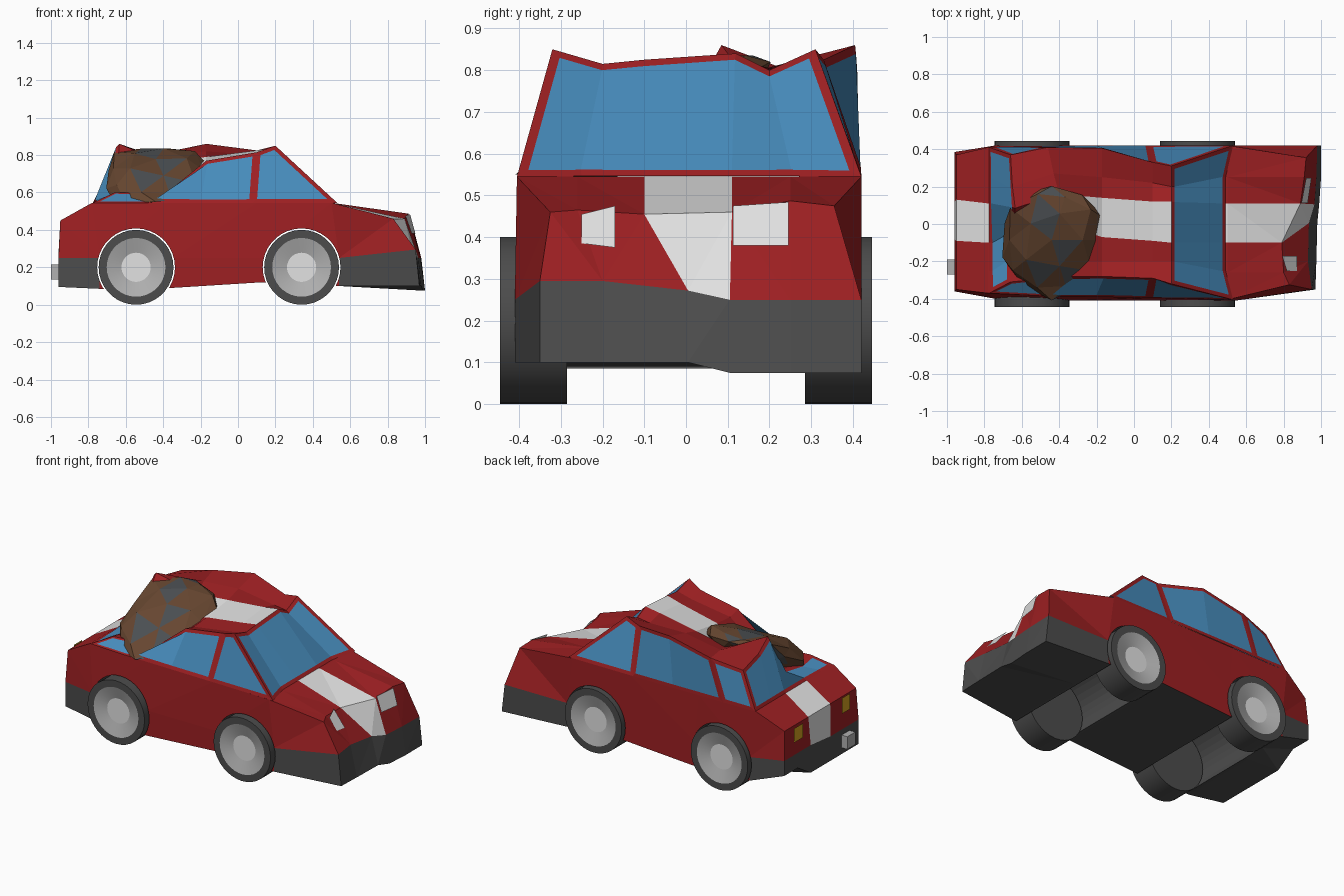
import bpy, bmesh, math, random
from mathutils import Vector, noise

if "Cube" in bpy.data.objects:
    bpy.data.objects.remove(bpy.data.objects["Cube"])

def mat(name, c):
    m = bpy.data.materials.new(name)
    m.diffuse_color = (*c, 1)
    m.use_nodes = True
    m.node_tree.nodes["Principled BSDF"].inputs["Base Color"].default_value = m.diffuse_color
    return m

MATS = [mat("red_paint", (.34, .014, .016)), mat("white_stripe", (.76, .76, .76)),
        mat("dark_plastic", (.072, .072, .072)), mat("blue_glass", (.062, .26, .50)),
        mat("rim_grey", (.44, .44, .44)), mat("hub_grey", (.76, .76, .76)),
        mat("rock_brown", (.135, .062, .03)), mat("rock_grey", (.07, .078, .085)),
        mat("amber_light", (.66, .36, .015))]
RED, WHITE, DARK, GLASS, RIM, HUB, BROWN, GREY, AMBER = range(9)

def finish(bm, name, recalc=True):
    if recalc:
        bmesh.ops.recalc_face_normals(bm, faces=bm.faces[:])
    me = bpy.data.meshes.new(name)
    bm.to_mesh(me)
    bm.free()
    for m in MATS:
        me.materials.append(m)
    ob = bpy.data.objects.new(name, me)
    bpy.context.collection.objects.link(ob)
    return ob

def face(bm, vs, m):
    f = bm.faces.new(vs)
    f.material_index = m
    return f

# ---- lower body: loft of cross-sections from tail to dented nose ----
def cols(l, r, s0=-.1, s1=.11, a=-.26, b=.25):
    return [l, a, s0, s1, b, r]

Y_TOP = [cols(-.35, .37, -.09, .13), cols(-.37, .41), cols(-.385, .415),
         cols(-.395, .42), cols(-.405, .42), cols(-.325, .355)]
X_TOP = [[-.95] * 6, [-.78] * 6, [-.38] * 6, [.1] * 6, [.5] * 6,
         [.83, .80, .79, .89, .91, .92]]
Z_TOP = [[.45] * 6, [.545] * 6, [.545] * 6, [.545] * 6, [.545] * 6,
         [.46, .465, .455, .46, .487, .475]]
X_LOW = [-.96, -.74, -.35, .13, .54]
Z_LOW = [.095, .085, .09, .12, .10]
Z_LOW_R = [.175, .10, .09, .12, .10]
L_LOW, R_LOW = [-.36, -.40, -.41, -.41, -.41], [.385, .42, .42, .42, .42]
NX_MID, NZ_MID = [.95, .93, .935, .965, .975, .98], [.295, .295, .272, .25, .25, .25]
NX_BOT, NZ_BOT = [.97, .975, .98, .99, 1, 1], [.10, .10, .10, .075, .075, .075]

bm = bmesh.new()
rings = []
for i in range(6):
    top = [bm.verts.new(p) for p in zip(X_TOP[i], Y_TOP[i], Z_TOP[i])]
    if i < 5:
        ym = cols(L_LOW[i], R_LOW[i], -.08, .12)
        mp = [(X_LOW[i], y, .25 + (.02 if i == 0 and k > 2 else 0)) for k, y in enumerate(ym)]
        bp = [(X_LOW[i], y, Z_LOW_R[i] if k > 3 else Z_LOW[i]) for k, y in enumerate(ym)]
    else:
        ym = cols(-.35, .42, .005, .105, -.2)
        mp = list(zip(NX_MID, ym, NZ_MID))
        bp = list(zip(NX_BOT, ym, NZ_BOT))
    bot = [bm.verts.new(p) for p in bp]
    full = i in (0, 5)
    mid = [bm.verts.new(p) if full or k in (0, 5) else None for k, p in enumerate(mp)]
    if full:
        for k in range(5):
            face(bm, (top[k], top[k + 1], mid[k + 1], mid[k]), WHITE if k == 2 else RED)
            face(bm, (mid[k], mid[k + 1], bot[k + 1], bot[k]), DARK)
    rings.append(top + [mid[5]] + bot[::-1] + [mid[0]])
for i in range(5):
    for k in range(14):
        if k == 2:
            m = WHITE
        elif 7 <= k <= 11 or (k in (6, 12) and i in (0, 4)):
            m = DARK
        else:
            m = RED
        n = (k + 1) % 14
        face(bm, (rings[i][k], rings[i][n], rings[i + 1][n], rings[i + 1][k]), m)
bmesh.ops.triangulate(bm, faces=bm.faces[:])
body = finish(bm, "car_body")

# ---- wheel arches cut straight through ----
def revolve(profile, mats, x, side, seg=36):
    bm = bmesh.new()
    rows = [[bm.verts.new((x + r * math.cos(2 * math.pi * a / seg), side * y,
                           .2 + r * math.sin(2 * math.pi * a / seg))) for a in range(seg)]
            for r, y in profile]
    for j in range(len(rows) - 1):
        for a in range(seg):
            b = (a + 1) % seg
            face(bm, (rows[j][a], rows[j][b], rows[j + 1][b], rows[j + 1][a]), mats[j])
    face(bm, rows[0], mats[0])
    face(bm, rows[-1], mats[-1])
    return bm

for x in (-.545, .34):
    cutter = finish(revolve([(.208, -.6), (.208, .6)], [DARK], x, 1), "arch_cutter")
    mod = body.modifiers.new("arch", 'BOOLEAN')
    mod.operation, mod.solver, mod.object = 'DIFFERENCE', 'EXACT', cutter
    bpy.context.view_layer.objects.active = body
    bpy.ops.object.modifier_apply(modifier=mod.name)
    bpy.data.objects.remove(cutter)

# ---- wheels ----
PROFILE = [(.12, .285), (.2, .285), (.2, .445), (.157, .445), (.078, .422)]
for x, end in ((-.545, "rear"), (.34, "front")):
    for side, sn in ((-1, "right"), (1, "left")):
        w = finish(revolve(PROFILE, [DARK, DARK, DARK, RIM, HUB], x, side), f"{end}_{sn}_wheel")
        bpy.ops.object.select_all(action='DESELECT')
        w.select_set(True)
        bpy.context.view_layer.objects.active = w
        bpy.ops.object.shade_smooth_by_angle(angle=math.radians(14))

# ---- crushed cabin: roof grid, sides and end windows ----
RX = [[-.66, -.66, -.65, -.635, -.65, -.66], [-.38, -.38, -.38, -.40, -.43, -.46],
      [-.17] * 6, [.1] * 6, [.2] * 6]
RY = [[-.31, -.2, -.06, .085, .2, .37], [-.28, -.2, 0, .16, .27, .41], [-.28, -.2, -.07, .14, .25, .405],
      [-.29, -.2, -.09, .12, .22, .33], [-.32, -.2, -.1, .12, .2, .31]]
RZ = [[.60, .58, .60, .86, .80, .76], [.60, .59, .66, .76, .79, .80], [.77, .75, .76, .79, .82, .86],
      [.815, .79, .805, .825, .80, .825], [.85, .815, .825, .84, .80, .85]]
BX = [[-.775, -.48, -.2, .08, .53], [-.775, -.55, -.2, .08, .53]]
BY = [[-.37, -.385, -.39, -.395, -.405], [.41, .415, .42, .42, .42]]
bm = bmesh.new()
roof = [[bm.verts.new((RX[i][k], RY[i][k], RZ[i][k])) for k in range(6)] for i in range(5)]
base = [[bm.verts.new((BX[s][i], BY[s][i], .545)) for s in (0, 1)] for i in range(5)]
for i in range(4):
    for k in range(5):
        face(bm, (roof[i][k], roof[i + 1][k], roof[i + 1][k + 1], roof[i][k + 1]),
             WHITE if k == 2 and i > 0 else RED)
groups = []
for s, k in ((0, 0), (1, 5)):
    cell = [face(bm, (base[i][s], base[i + 1][s], roof[i + 1][k], roof[i][k]), RED) for i in range(4)]
    groups += [[cell[0]], cell[1:3], [cell[3]]]
for i, xi in ((0, -.775), (4, .49)):
    inner = [bm.verts.new((xi, y, .546)) for y in (-.25, -.1, .11, .25)]
    row = [base[i][0]] + inner + [base[i][1]]
    groups.append([face(bm, (row[k], row[k + 1], roof[i][k + 1], roof[i][k]), RED) for k in range(5)])
bmesh.ops.recalc_face_normals(bm, faces=bm.faces[:])
for n, g in enumerate(groups):
    t = .022 if n == 7 else .012 if n == 0 else .021
    bmesh.ops.inset_region(bm, faces=g, thickness=t, use_even_offset=True, use_boundary=True)
    for f in g:
        f.material_index = GLASS
finish(bm, "cabin", recalc=False)

# ---- boulder lodged in the roof, tilted down towards the near side ----
bm = bmesh.new()
random.seed(4)
bmesh.ops.create_icosphere(bm, subdivisions=2, radius=1)
for v in bm.verts:
    d = 1.03 + .2 * noise.noise(v.co * 1.7 + Vector((3, 1, 5))) + random.uniform(-.06, .05)
    c = v.co * d
    y = c.y * .295
    z = .67 + c.z * .115 + .52 * y
    v.co = Vector((-.44 + c.x * .275, -.085 + y, min(max(z, .55 + .03 * c.x), .835)))
for f in bm.faces:
    f.material_index = GREY if random.random() < .22 else BROWN
finish(bm, "boulder")

# ---- lamps: thin plates following the nose and tail ----
def lerp_list(ys, vs, y):
    for a in range(5):
        if y <= ys[a + 1] or a == 4:
            t = (y - ys[a]) / (ys[a + 1] - ys[a])
            return vs[a] + t * (vs[a + 1] - vs[a])

def nose_x(y, z):
    zt, zb = lerp_list(Y_TOP[5], Z_TOP[5], y), lerp_list(Y_TOP[5], NZ_MID, y)
    t = (z - zb) / (zt - zb)
    xb, xt = lerp_list(Y_TOP[5], NX_MID, y), lerp_list(Y_TOP[5], X_TOP[5], y)
    return xb + t * (xt - xb) + .01

def plate(name, pts, m):
    bm = bmesh.new()
    face(bm, [bm.verts.new(p) for p in pts], m)
    finish(bm, name, recalc=False)

for name, yz in (("right_headlight", [(-.25, .385), (-.17, .375), (-.17, .475), (-.25, .455)]),
                 ("left_headlight", [(.112, .38), (.245, .38), (.245, .484), (.112, .475)])):
    plate(name, [(nose_x(y, z), y, z) for y, z in yz], WHITE)
for name, y0, y1, z0, z1 in (("right_tail_light", -.27, -.19, .35, .45),
                             ("left_tail_light", .20, .29, .35, .44)):
    plate(name, [(-.962, y, z) for y, z in ((y1, z0), (y0, z0), (y0, z1), (y1, z1))], AMBER)

# ---- exhaust box ----
bm = bmesh.new()
bmesh.ops.create_cube(bm, size=1)
for v in bm.verts:
    v.co = Vector((-.975 + v.co.x * .05, -.23 + v.co.y * .08, .175 + v.co.z * .08))
for f in bm.faces:
    f.material_index = RIM
finish(bm, "exhaust_box")
